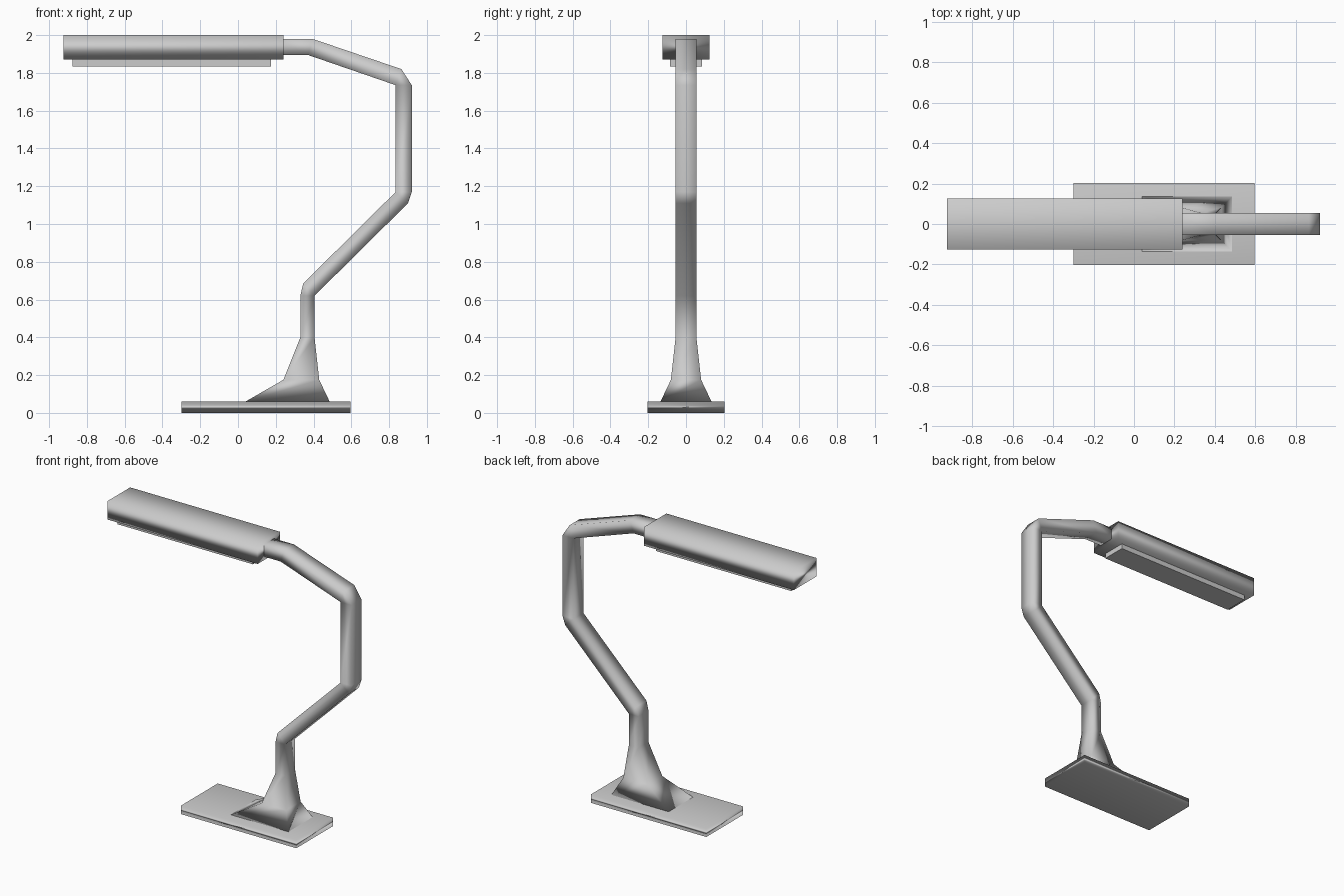
import bpy

if "Cube" in bpy.data.objects:
    bpy.data.objects.remove(bpy.data.objects["Cube"])

grey = bpy.data.materials.new("light_grey")
grey.use_nodes = True
colour = (0.6, 0.6, 0.6, 1)
grey.diffuse_color = colour
grey.node_tree.nodes["Principled BSDF"].inputs["Base Color"].default_value = colour


def loft(name, rings, smooth=True):
    """Skin rectangular rings; each is (point a, point b, half depth) in the xz plane."""
    verts, index, faces = [], {}, []

    def vert(point, y):
        key = (point[0], y, point[1])
        if key not in index:
            index[key] = len(verts)
            verts.append(key)
        return index[key]

    loops = [[vert(a, -d), vert(b, -d), vert(b, d), vert(a, d)] for a, b, d in rings]
    for low, high in zip(loops, loops[1:]):
        for i in range(4):
            j = (i + 1) % 4
            face = list(dict.fromkeys((low[i], low[j], high[j], high[i])))
            if len(face) > 2:  # shared points at the bends collapse some faces
                faces.append(face)
    faces += [loops[0][::-1], loops[-1]]

    mesh = bpy.data.meshes.new(name)
    mesh.from_pydata(verts, [], faces)
    mesh.materials.append(grey)
    mesh.validate()
    obj = bpy.data.objects.new(name, mesh)
    bpy.context.collection.objects.link(obj)
    if smooth:
        mesh.shade_smooth()
        # Large faces dominate the soft shading across the edges
        weighted = obj.modifiers.new("soft_edges", 'WEIGHTED_NORMAL')
        weighted.mode = 'FACE_AREA'
    return obj


def box(name, left, right, bottom, top, depth, smooth=True):
    return loft(name, [((left, bottom), (right, bottom), depth),
                       ((left, top), (right, top), depth)], smooth)


# Base plate, lamp head and light panel
box("base_plate", -0.30, 0.595, 0, 0.06, 0.203)
box("lamp_head", -0.925, 0.24, 1.87, 2, 0.125)
box("light_panel", -0.875, 0.175, 1.835, 1.875, 0.085, smooth=False)

# Flared foot running into the bent arm; the bends pivot on their inner corner
half = 0.055
elbow_low, elbow_mid, elbow_top = (0.405, 0.62), (0.835, 1.17), (0.835, 1.735)
loft("arm", [
    ((0.04, 0.06), (0.485, 0.06), 0.135),
    ((0.24, 0.175), (0.43, 0.175), 0.08),
    ((0.33, 0.40), (0.405, 0.40), half),
    ((0.33, 0.62), elbow_low, half),
    ((0.345, 0.685), elbow_low, half),
    (elbow_mid, (0.90, 1.11), half),
    (elbow_mid, (0.92, 1.17), half),
    (elbow_top, (0.92, 1.735), half),
    (elbow_top, (0.865, 1.82), half),
    ((0.37, 1.895), (0.395, 1.98), half),
    ((0.22, 1.895), (0.22, 1.98), half),
])
